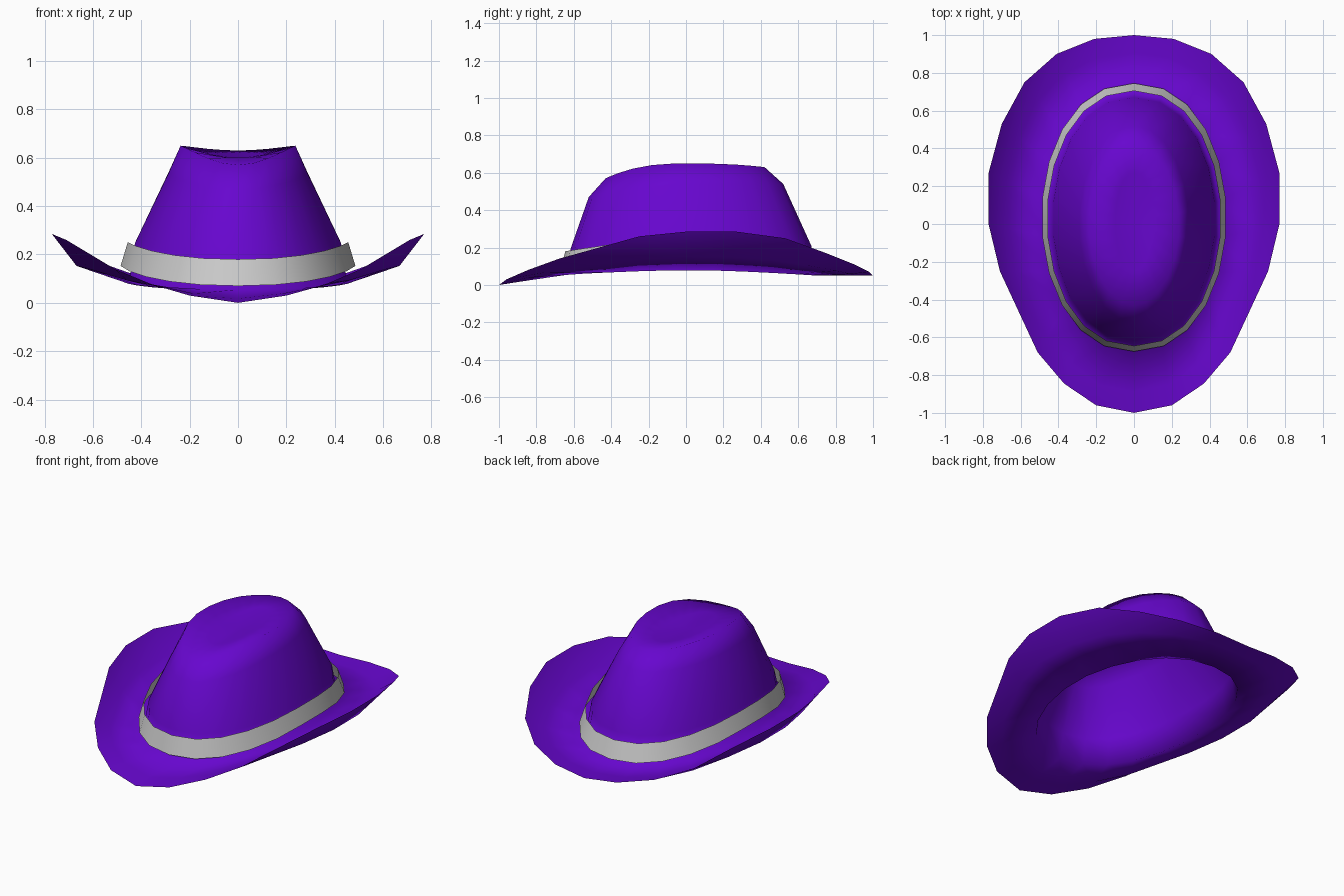
import bpy, bmesh, math

if "Cube" in bpy.data.objects:
    bpy.data.objects.remove(bpy.data.objects["Cube"])

HALF = 11  # segments from front to back on each side


def mirrored(half):
    """Close a right-hand half ring (front to back) with its mirror image."""
    return half + [(-x, y, z) for x, y, z in half[-2:0:-1]]


def oval(a, front, back, zf, zs, zb, p=0.9, k=1.5):
    """Half oval ring: half width a, y ends, heights at front, side and back."""
    pts = []
    for i in range(HALF + 1):
        t = math.pi * i / HALF
        c, s = math.cos(t), max(math.sin(t), 0.0)
        end = zf if c > 0 else zb
        x = a * s ** p if 0 < i < HALF else 0.0
        pts.append((x, (front + back) / 2 + (front - back) / 2 * c,
                    zs + (end - zs) * abs(c) ** k))
    return pts


def loft(name, rings, cap=None):
    """Skin consecutive half rings, with an optional centre point on the last."""
    bm = bmesh.new()
    loops = [[bm.verts.new(v) for v in mirrored(r)] for r in rings]
    n = len(loops[0])
    for lo, hi in zip(loops, loops[1:]):
        for i in range(n):
            j = (i + 1) % n
            bm.faces.new((lo[i], lo[j], hi[j], hi[i]))
    if cap:
        tip = bm.verts.new(cap)
        for i in range(n):
            bm.faces.new((loops[-1][i], loops[-1][(i + 1) % n], tip))
    for f in bm.faces:
        f.smooth = True
    mesh = bpy.data.meshes.new(name)
    bm.to_mesh(mesh)
    bm.free()
    obj = bpy.data.objects.new(name, mesh)
    bpy.context.collection.objects.link(obj)
    return obj


def blend(outer, inner, f, sag):
    """Ring between two rings, sagging wherever the outer ring is higher."""
    return [(a[0] + (b[0] - a[0]) * f, a[1] + (b[1] - a[1]) * f,
             a[2] + (b[2] - a[2]) * (sag if a[2] > b[2] else f))
            for a, b in zip(outer, inner)]


# Brim edge, right half from front to back
edge = [(0, -1, 0), (.2, -.96, .03), (.37, -.845, .08), (.51, -.68, .14),
        (.71, -.25, .26), (.77, 0, .285), (.77, .27, .285), (.70, .53, .25),
        (.58, .75, .17), (.41, .9, .11), (.21, .98, .07), (0, 1, .05)]
base = oval(.455, -.65, .70, .055, .08, .05)

# Felt body: brim, crown walls, rounded shoulder and dished top in one shell
shell = loft("hat_body", [
    edge,
    blend(edge, base, .32, .64),
    base,
    oval(.43, -.615, .67, .20, .25, .21),
    oval(.29, -.52, .52, .47, .54, .54, p=1),
    oval(.24, -.43, .42, .57, .65, .63, p=1.05, k=2.5),
    oval(.10, -.25, .27, .60, .612, .622),
], cap=(0, 0, .60))
felt = bpy.data.materials.new("purple_felt")
felt.diffuse_color = (.135, .002, .62, 1)
felt.use_nodes = True
felt.node_tree.nodes["Principled BSDF"].inputs["Base Color"].default_value = felt.diffuse_color
shell.data.materials.append(felt)

# Ribbon band standing slightly off the crown
loft("hat_band", [
    oval(.49, -.675, .745, .07, .16, .07, k=1.3),
    oval(.46, -.645, .705, .18, .255, .175),
])
